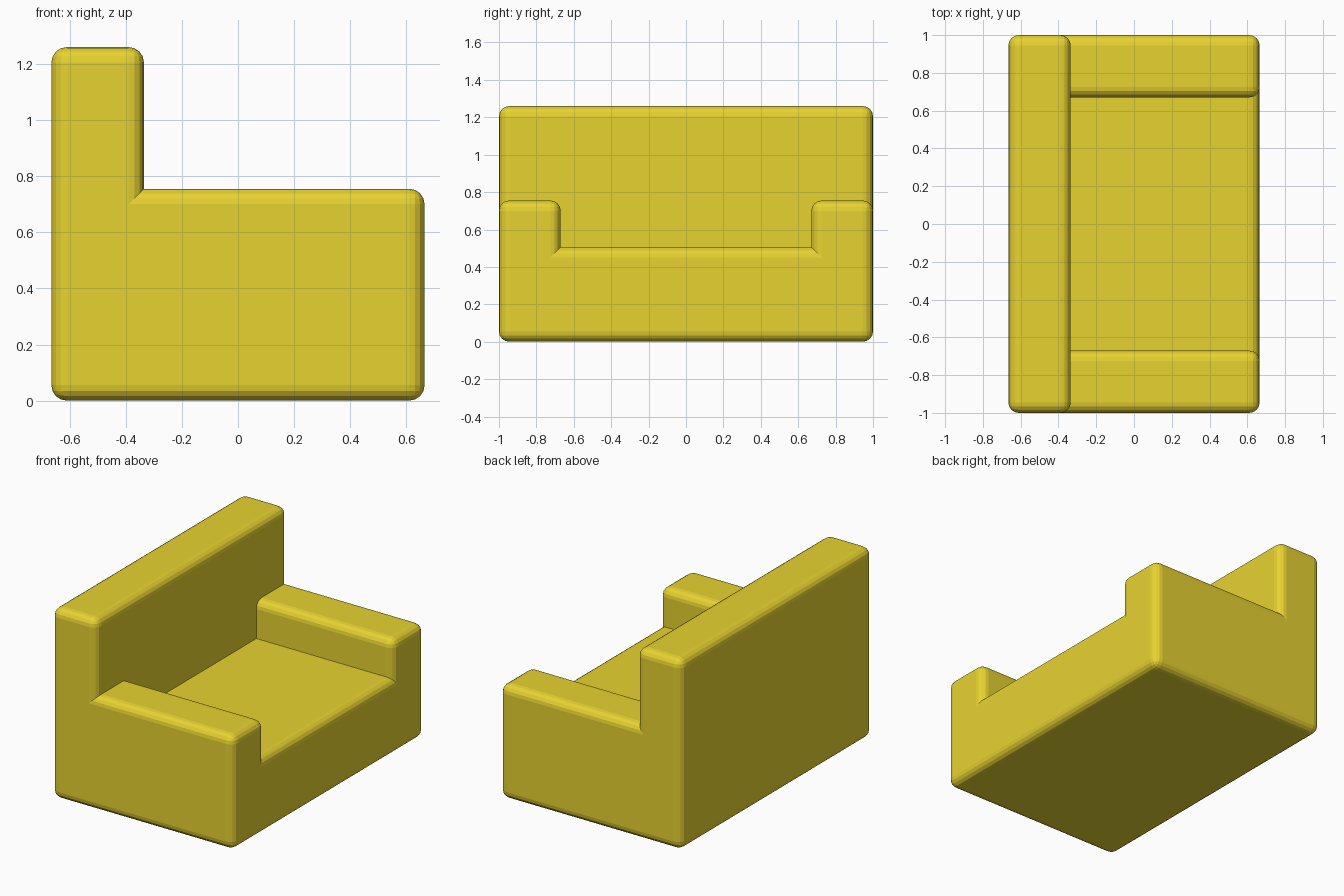
import bpy, bmesh, math

if "Cube" in bpy.data.objects:
    bpy.data.objects.remove(bpy.data.objects["Cube"])

X = [-0.665, -0.335, 0.665]        # back rest | seat and arms
Y = [-1.0, -0.67, 0.67, 1.0]       # arm | seat | arm
Z = [0.0, 0.505, 0.755, 1.26]      # seat top, arm top, back top
BEVEL, SEGMENTS = 0.055, 4


def levels(i, j):
    """Number of stacked layers in a plan cell: back 3, arms 2, seat 1."""
    return 3 if i == 0 else (1 if j == 1 else 2)


bm = bmesh.new()

# Stack blocks that share a common grid
for i in range(2):
    for j in range(3):
        for k in range(levels(i, j)):
            cube = bmesh.ops.create_cube(bm, size=1)
            for v in cube["verts"]:
                v.co = (X[i + (v.co.x > 0)], Y[j + (v.co.y > 0)], Z[k + (v.co.z > 0)])

# Drop the faces between touching blocks, leaving one closed shell
seen = {}
for f in bm.faces:
    key = tuple(round(c, 3) for c in f.calc_center_median())
    seen.setdefault(key, []).append(f)
inner = [f for group in seen.values() if len(group) > 1 for f in group]
bmesh.ops.delete(bm, geom=inner, context="FACES")
bmesh.ops.remove_doubles(bm, verts=bm.verts[:], dist=0.0001)
bmesh.ops.recalc_face_normals(bm, faces=bm.faces[:])
bmesh.ops.dissolve_limit(bm, angle_limit=math.radians(1),
                         verts=bm.verts[:], edges=bm.edges[:])
bm.normal_update()

# Round the outward edges only; inside corners stay sharp
outer = [e for e in bm.edges if e.calc_face_angle_signed(0) > 0.1]
bmesh.ops.bevel(bm, geom=outer, offset=BEVEL, offset_type="OFFSET", affect="EDGES",
                segments=SEGMENTS, profile=0.5, clamp_overlap=True)

mesh = bpy.data.meshes.new("armchair")
bm.to_mesh(mesh)
bm.free()
chair = bpy.data.objects.new("armchair", mesh)
bpy.context.collection.objects.link(chair)

# Yellow upholstery
mat = bpy.data.materials.new("yellow_upholstery")
mat.diffuse_color = (0.80, 0.65, 0.03, 1)
mat.use_nodes = True
mat.node_tree.nodes["Principled BSDF"].inputs["Base Color"].default_value = mat.diffuse_color
mesh.materials.append(mat)
